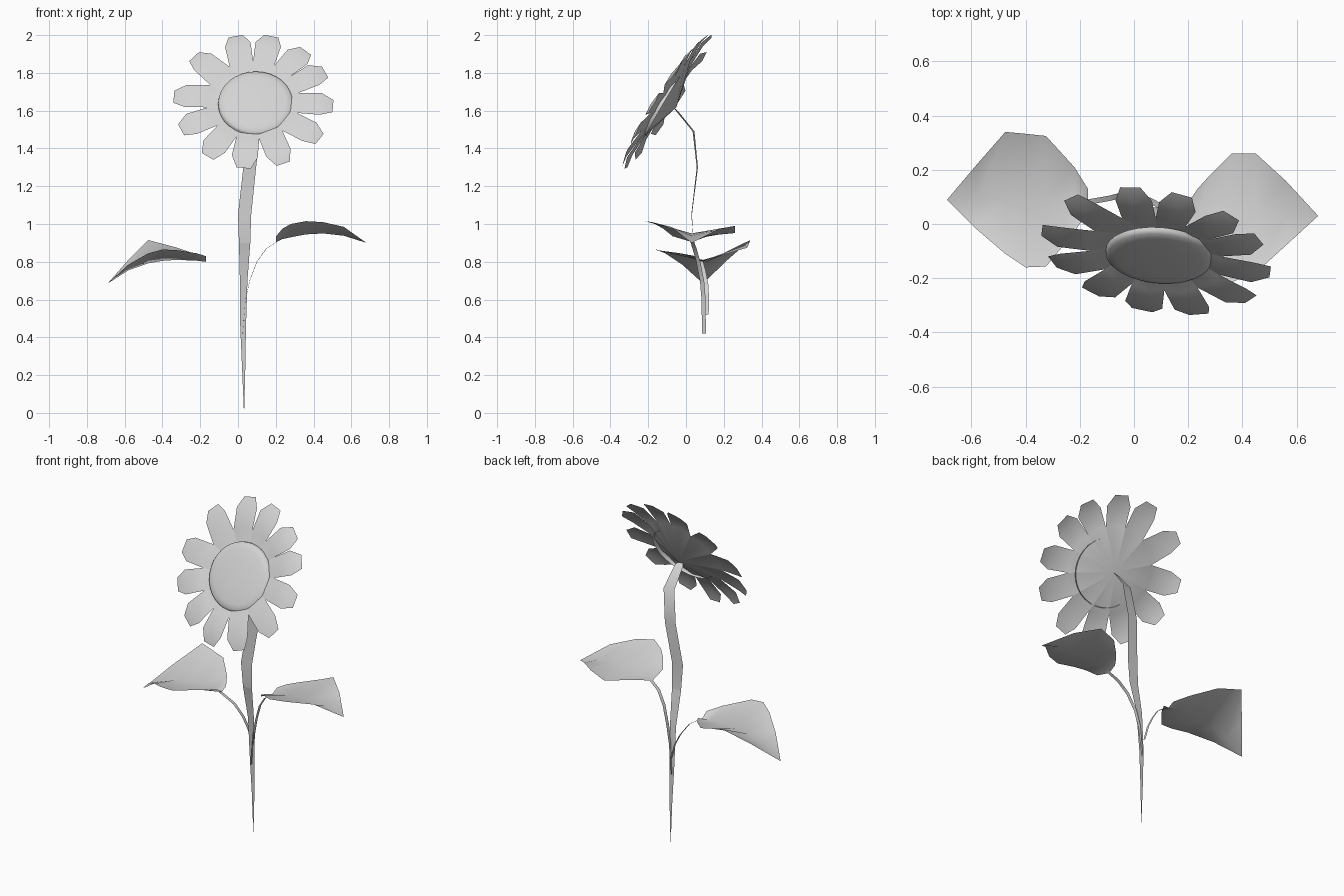
import bpy
from math import cos, sin, pi, radians
from mathutils import Vector

cube = bpy.data.objects.get("Cube")
if cube:
    bpy.data.objects.remove(cube, do_unlink=True)

grey = bpy.data.materials.new("plain_grey")
grey.use_nodes = True
grey.diffuse_color = (0.65, 0.65, 0.65, 1)
grey.node_tree.nodes["Principled BSDF"].inputs["Base Color"].default_value = (0.65, 0.65, 0.65, 1)


def make(name, verts, faces):
    mesh = bpy.data.meshes.new(name)
    mesh.from_pydata([tuple(v) for v in verts], [], faces)
    mesh.materials.append(grey)
    obj = bpy.data.objects.new(name, mesh)
    bpy.context.collection.objects.link(obj)
    bpy.ops.object.select_all(action="DESELECT")
    obj.select_set(True)
    bpy.context.view_layer.objects.active = obj
    bpy.ops.object.shade_smooth_by_angle(angle=radians(40))


def grid_faces(rows, cols):
    return [(r * cols + c, r * cols + c + 1, (r + 1) * cols + c + 1, (r + 1) * cols + c)
            for r in range(rows - 1) for c in range(cols - 1)]


def ribbon(name, path, heading, twist=0):
    """Flat strip along (x, y, z, width) points, turning by twist over its length."""
    verts = []
    for i, (x, y, z, width) in enumerate(path):
        a = radians(heading + twist * i / (len(path) - 1))
        side = Vector((cos(a), sin(a), 0)) * width / 2
        verts += [Vector((x, y, z)) - side, Vector((x, y, z)) + side]
    make(name, verts, grid_faces(len(path), 2))


def leaf(name, stations, tip):
    """Folded blade; each station is x, rib y, rib z, back y, back z, front y, front z."""
    verts = []
    for x, ry, rz, by, bz, fy, fz in stations:
        verts += [(x, fy, fz), (x, ry, rz), (x, by, bz)]
    faces = grid_faces(len(stations), 3)
    last = len(verts) - 3
    verts.append(tip)
    faces += [(last, last + 1, last + 3), (last + 1, last + 2, last + 3)]
    if tip[0] > 0:
        faces = [f[::-1] for f in faces]
    make(name, verts, [f[::-1] for f in faces])


def tilted_point(centre, slope_x, slope_z, angle, r, depth):
    """Point on a disc tilted back, depth measured outwards along its normal."""
    dx, dz = r * cos(angle), 0.84 * r * sin(angle)
    normal = Vector((slope_x, -1, slope_z)).normalized()
    return Vector(centre) + Vector((dx, slope_x * dx + slope_z * dz, dz)) + normal * depth


def petal_point(angle, r, depth):
    return tilted_point((0.08, -0.11, 1.655), -0.145, 0.64, angle, r, depth)


def disc_point(angle, r, depth):
    return tilted_point((0.094, -0.12, 1.641), -0.06, 0.58, angle, r, depth)


# Petals joined into a shallow cone behind the disc
angles = [radians(a) for a in (103, 138, 176, 205, 235, 263, 292, 326, 356, 386, 409, 437)]
count = len(angles)
verts, faces = [petal_point(0, 0, -0.07)], []
for i, a in enumerate(angles):
    before = angles[i - 1] - (2 * pi if i == 0 else 0)
    after = angles[(i + 1) % count] + (2 * pi if i == count - 1 else 0)
    outline = [((before + a) / 2, 0.245, 0), (a - 0.19, 0.365, 0.004), (a - 0.09, 0.424, -0.012),
               (a + 0.09, 0.424, -0.012), (a + 0.19, 0.365, 0.004), ((a + after) / 2, 0.245, 0)]
    b = len(verts)
    verts += [petal_point(*p) for p in outline]
    verts += [petal_point(a, 0.25, 0.008), petal_point(a, 0.36, 0.01)]
    faces += [(0, b, b + 6), (0, b + 6, b + 5), (b, b + 1, b + 7, b + 6),
              (b + 6, b + 7, b + 4, b + 5), (b + 1, b + 2, b + 7),
              (b + 2, b + 3, b + 7), (b + 3, b + 4, b + 7)]
make("petals", verts, faces)

# Domed seed disc
SEG = 32
profile = [(0.2, -0.012), (0.198, 0.0), (0.188, 0.009), (0.16, 0.014), (0.1, 0.019)]
verts = [disc_point(2 * pi * s / SEG, r, d) for r, d in profile for s in range(SEG)]
faces = [(k * SEG + s, k * SEG + (s + 1) % SEG, (k + 1) * SEG + (s + 1) % SEG, (k + 1) * SEG + s)
         for k in range(len(profile) - 1) for s in range(SEG)]
top = len(verts)
verts.append(disc_point(0, 0, 0.022))
faces += [(top - SEG + s, top - SEG + (s + 1) % SEG, top) for s in range(SEG)]
make("seed_disc", verts, faces)

# Main stem, a flat tapering ribbon in a straight and a twisting length
ribbon("lower_stem", [(0.032, 0.1, 0, 0.001), (0.03, 0.1, 0.25, 0.018), (0.027, 0.095, 0.45, 0.03),
                      (0.03, 0.08, 0.7, 0.04), (0.035, 0.04, 0.9, 0.06)], 0)
ribbon("upper_stem", [(0.035, 0.04, 0.9, 0.06), (0.035, 0.03, 1.05, 0.07),
                      (0.062, 0.06, 1.3, 0.068), (0.085, 0.04, 1.49, 0.065),
                      (0.08, -0.045, 1.595, 0.05), (0.08, -0.06, 1.61, 0.03)], 0, 14)

# Leaf stalks
ribbon("left_leaf_stalk", [(0.025, 0.095, 0.42, 0.02), (0.04, 0.093, 0.6, 0.022),
                           (0.062, 0.085, 0.7, 0.022), (0.1, 0.065, 0.8, 0.022),
                           (0.15, 0.045, 0.87, 0.022), (0.22, 0.03, 0.915, 0.02)], 268, -6)
ribbon("right_leaf_stalk", [(0.02, 0.112, 0.52, 0.016), (-0.005, 0.112, 0.61, 0.02),
                            (-0.04, 0.108, 0.68, 0.02), (-0.09, 0.095, 0.75, 0.02),
                            (-0.175, 0.08, 0.805, 0.02)], 270)

# Leaves folded along the midrib
leaf("left_leaf", [(0.202, 0.03, 0.905, 0.08, 0.93, -0.07, 0.935),
                   (0.235, 0.03, 0.92, 0.13, 0.94, -0.12, 0.975),
                   (0.28, 0.03, 0.93, 0.18, 0.945, -0.165, 1.0),
                   (0.36, 0.03, 0.945, 0.26, 0.952, -0.215, 1.015),
                   (0.45, 0.03, 0.95, 0.26, 0.99, -0.18, 1.01),
                   (0.56, 0.03, 0.938, 0.16, 0.965, -0.08, 0.985)], (0.68, 0.03, 0.9))
leaf("right_leaf", [(-0.17, 0.09, 0.8, 0.13, 0.82, 0.05, 0.83),
                    (-0.22, 0.09, 0.806, 0.21, 0.84, -0.03, 0.845),
                    (-0.325, 0.09, 0.81, 0.325, 0.875, -0.157, 0.862),
                    (-0.4, 0.09, 0.805, 0.333, 0.895, -0.16, 0.865),
                    (-0.475, 0.09, 0.792, 0.34, 0.915, -0.11, 0.845),
                    (-0.58, 0.09, 0.755, 0.22, 0.81, -0.02, 0.785)], (-0.69, 0.09, 0.685))
